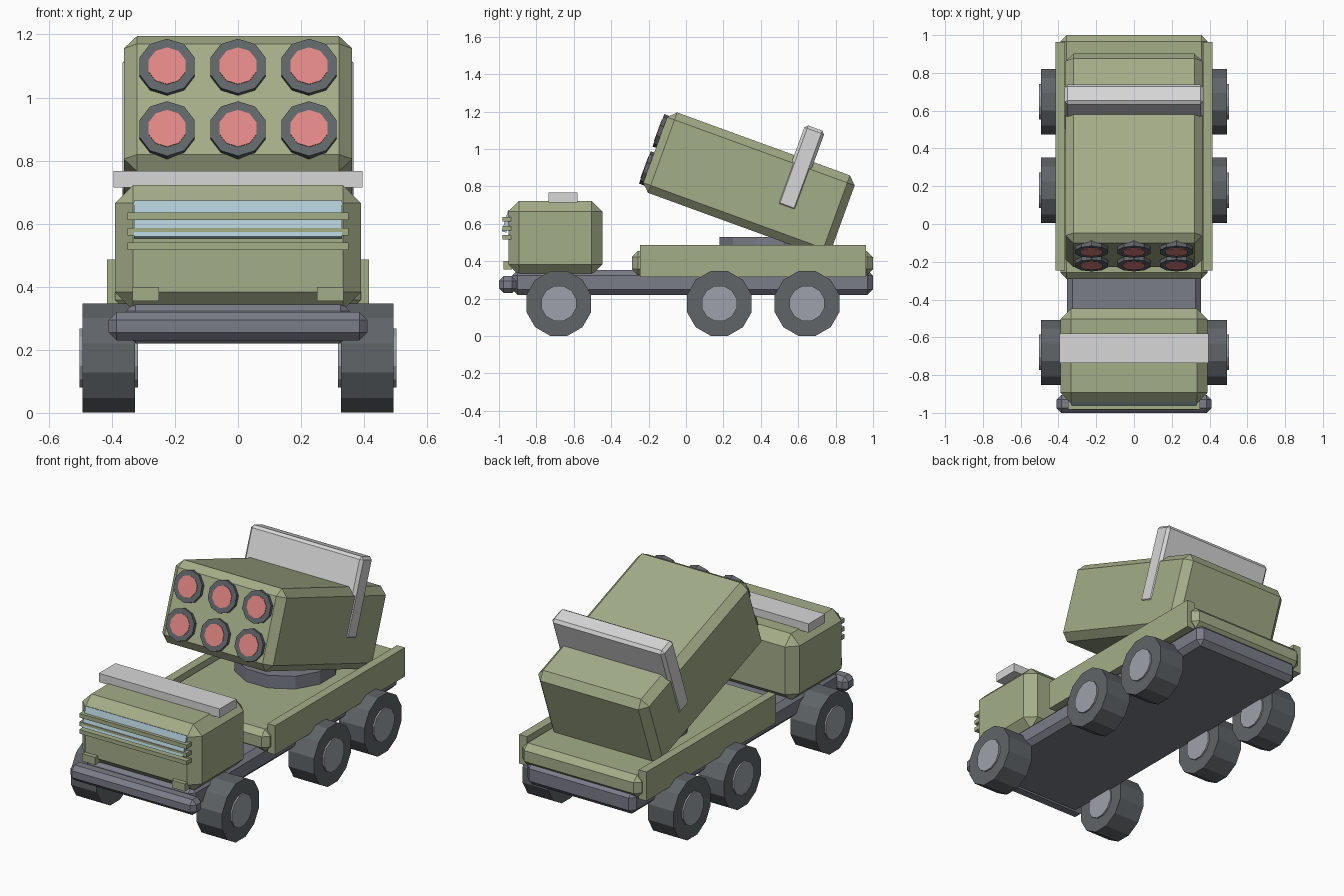
import bpy, bmesh
from math import radians
from mathutils import Matrix, Vector

if "Cube" in bpy.data.objects:
    bpy.data.objects.remove(bpy.data.objects["Cube"])


def material(name, r, g, b):
    m = bpy.data.materials.new(name)
    m.use_nodes = True
    m.diffuse_color = (r, g, b, 1)
    m.node_tree.nodes["Principled BSDF"].inputs["Base Color"].default_value = (r, g, b, 1)
    return m


GREEN = material("olive green", .37, .42, .25)
LIGHT = material("light grey", .68, .68, .68)
STEEL = material("steel grey", .195, .205, .245)
RUBBER = material("dark rubber", .115, .128, .138)
HUB = material("hub grey", .34, .365, .4)
GLASS = material("pale blue glass", .44, .6, .67)
PINK = material("warhead pink", .73, .24, .23)

TILT = Matrix.Rotation(radians(-20), 4, 'X')  # raised launcher frame


def finish(name, bm, mat, matrix):
    bm.transform(matrix)
    bmesh.ops.recalc_face_normals(bm, faces=bm.faces)
    mesh = bpy.data.meshes.new(name)
    bm.to_mesh(mesh)
    bm.free()
    mesh.materials.append(mat)
    obj = bpy.data.objects.new(name, mesh)
    bpy.context.collection.objects.link(obj)
    return obj


def box(name, x, y, z, mat, bevel=0, matrix=Matrix()):
    """Box from (min, max) ranges, with optional chamfered edges."""
    bm = bmesh.new()
    bmesh.ops.create_cube(bm, size=1)
    spans = (x, y, z)
    for v in bm.verts:
        v.co = Vector([lo if c < 0 else hi for c, (lo, hi) in zip(v.co, spans)])
    if bevel:
        bmesh.ops.bevel(bm, geom=bm.edges[:], offset=bevel, segments=1,
                        profile=.5, affect='EDGES')
    return finish(name, bm, mat, matrix)


def cylinder(name, centre, radius, depth, sides, axis, mat, spin=0, matrix=Matrix()):
    bm = bmesh.new()
    bmesh.ops.create_cone(bm, cap_ends=True, segments=sides, radius1=radius,
                          radius2=radius, depth=depth)
    turn = {'X': Matrix.Rotation(radians(90), 4, 'Y'),
            'Y': Matrix.Rotation(radians(90), 4, 'X'), 'Z': Matrix()}[axis]
    bm.transform(turn @ Matrix.Rotation(radians(spin), 4, 'Z'))
    return finish(name, bm, mat, matrix @ Matrix.Translation(centre))


# Chassis and bumper
box("chassis", (-.355, .355), (-.93, 1), (.22, .353), STEEL, .03)
box("front_bumper", (-.41, .41), (-1, -.905), (.23, .32), STEEL, .025)

# Wheels with hubs showing on both faces
for side, sx in (("left", 1), ("right", -1)):
    for place, y in (("front", -.68), ("middle", .178), ("rear", .647)):
        centre = (sx * .41, y, .174)
        cylinder(f"{place}_{side}_tyre", centre, .179, .167, 12, 'X', RUBBER, 15)
        cylinder(f"{place}_{side}_hub", centre, .097, .185, 12, 'X', HUB, 15)

# Cab
box("cab", (-.39, .39), (-.95, -.447), (.326, .722), GREEN, .057)
box("roof_bar", (-.395, .395), (-.735, -.58), (.715, .767), LIGHT)

# Sloped windscreen, leaning back at the top
slope = Matrix.Translation((0, -.985, .56)) @ Matrix.Rotation(radians(-17), 4, 'X')
box("windscreen", (-.33, .33), (0, .025), (0, .118), GLASS, 0, slope)

# Grille slats and lamps
for i, z in enumerate((.624, .575, .529)):
    box(f"cab_slat_{i + 1}", (-.35, .35), (-.981, -.935), (z - .012, z + .012), GREEN)
for side, sx in (("left", 1), ("right", -1)):
    box(f"{side}_headlamp", sorted((sx * .25, sx * .335)), (-.975, -.93), (.355, .4), GREEN)
    box(f"{side}_bed_wall", sorted((sx * .365, sx * .416)), (-.247, .963), (.316, .487), GREEN)

# Cargo bed and turntable
box("cargo_bed", (-.39, .39), (-.29, 1), (.325, .455), GREEN, .033)
cylinder("turntable", (0, .45, .485), .28, .09, 12, 'Z', STEEL, 15)

# Launcher box and its shield, built level and tilted up
box("launcher_box", (-.362, .362), (-.495, .572), (.65, 1.107), GREEN, .042, TILT)
box("launcher_shield", (-.367, .367), (.213, .325), (.825, 1.281), LIGHT, .016, TILT)

# Rocket tubes in two rows of three
for row, v in (("upper", .983), ("lower", .772)):
    for col, x in (("right", -.225), ("centre", 0), ("left", .225)):
        cylinder(f"{row}_{col}_tube", (x, -.49, v), .092, .05, 10, 'Y', RUBBER, 0, TILT)
        cylinder(f"{row}_{col}_rocket", (x, -.493, v), .062, .05, 10, 'Y', PINK, 0, TILT)
